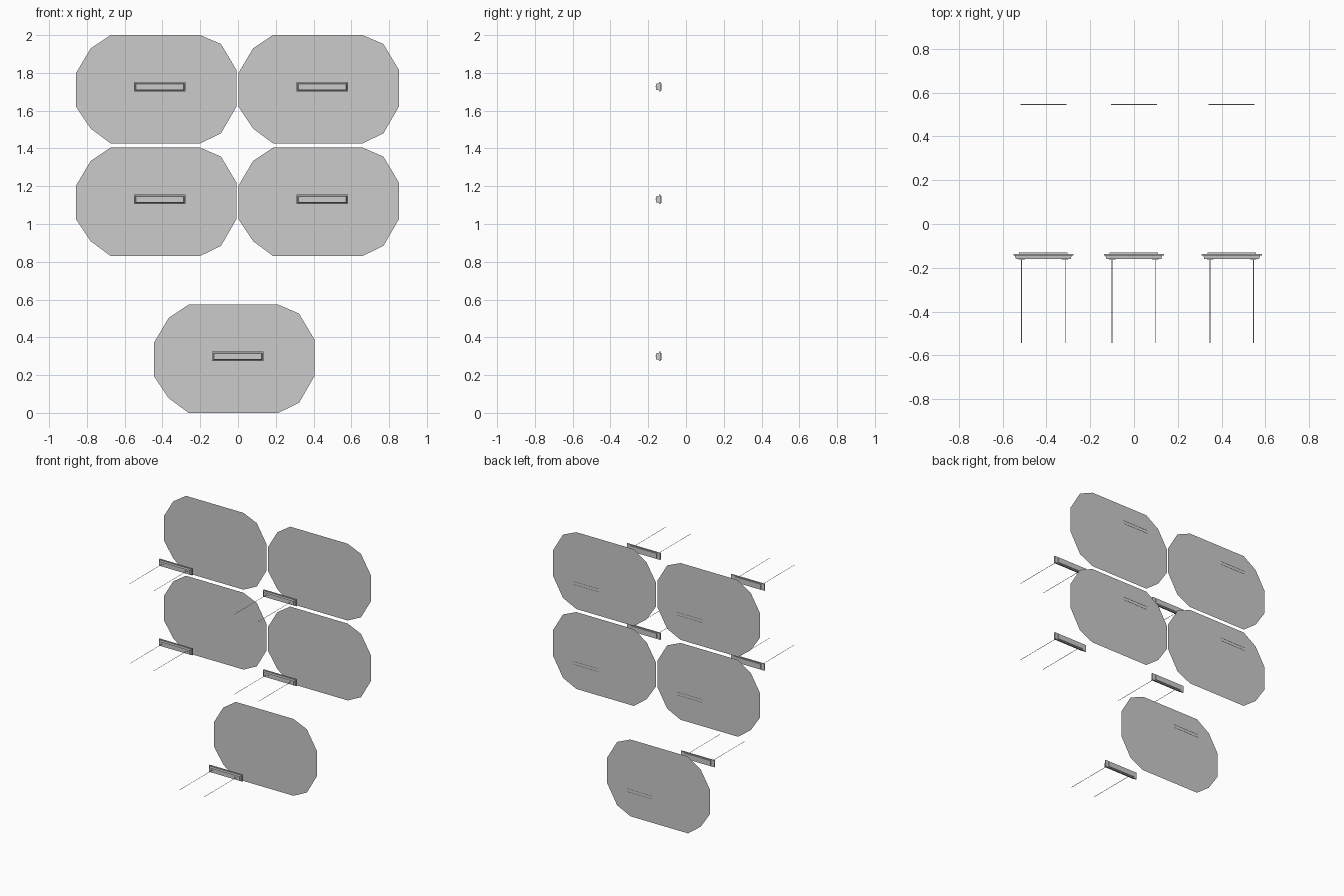
import bpy, bmesh

if "Cube" in bpy.data.objects:
    bpy.data.objects.remove(bpy.data.objects["Cube"])

# five stations: offsets (x, z) of each panel group from the upper left one
STATIONS = [(0, 0), (0.86, 0), (0, -0.596), (0.86, -0.596), (0.413, -1.427)]
BAR_X, BAR_Z = -0.414, 1.726

# twelve-sided outline of the upper left panel (x, z)
OUTLINE = [(-0.675, 2.0), (-0.2, 2.0), (-0.09, 1.953), (-0.008, 1.815),
           (-0.008, 1.622), (-0.09, 1.48), (-0.2, 1.427), (-0.675, 1.427),
           (-0.78, 1.505), (-0.857, 1.62), (-0.857, 1.80), (-0.78, 1.93)]


def finish(name, bm, x=0, z=0):
    mesh = bpy.data.meshes.new(name)
    bm.to_mesh(mesh)
    bm.free()
    ob = bpy.data.objects.new(name, mesh)
    ob.location = (x, 0, z)
    bpy.context.collection.objects.link(ob)
    return ob


def frustum(bm, w0, h0, y0, w1, h1, y1, cx=0, cz=0):
    """Block along y with half sizes (w0, h0) at y0 and (w1, h1) at y1."""
    rings = []
    for w, h, y in ((w0, h0, y0), (w1, h1, y1)):
        rings.append([bm.verts.new((cx + a * w, y, cz + b * h))
                      for a, b in ((-1, -1), (1, -1), (1, 1), (-1, 1))])
    bm.faces.new(rings[0])
    bm.faces.new(rings[1][::-1])
    for i in range(4):
        j = (i + 1) % 4
        bm.faces.new((rings[0][j], rings[0][i], rings[1][i], rings[1][j]))


def strip(bm, x0, x1, y0, y1, z):
    bm.faces.new([bm.verts.new(p) for p in
                  ((x0, y0, z), (x1, y0, z), (x1, y1, z), (x0, y1, z))])


for i, (dx, dz) in enumerate(STATIONS):
    # flat panel
    bm = bmesh.new()
    bm.faces.new([bm.verts.new((x, 0.35, z)) for x, z in OUTLINE])
    finish(f"panel_{i}", bm, dx, dz)

    # bar: flange, tapered front body, back pad and two small slots
    bm = bmesh.new()
    frustum(bm, 0.137, 0.025, -0.144, 0.137, 0.025, -0.136)
    frustum(bm, 0.125, 0.016, -0.160, 0.130, 0.018, -0.144)
    frustum(bm, 0.110, 0.018, -0.136, 0.110, 0.018, -0.131)
    for s in (-1, 1):
        frustum(bm, 0.014, 0.002, -0.161, 0.014, 0.002, -0.160, s * 0.098, 0.002)
    bmesh.ops.recalc_face_normals(bm, faces=bm.faces)
    finish(f"bar_{i}", bm, BAR_X + dx, BAR_Z + dz)

    # thin prongs pointing forward
    bm = bmesh.new()
    for s in (-1, 1):
        strip(bm, s * 0.1 - 0.002, s * 0.1 + 0.002, -0.543, -0.155, 0.002)
    finish(f"prongs_{i}", bm, BAR_X + dx, BAR_Z + dz)

    # pair of fine strips behind the panel
    bm = bmesh.new()
    for z in (-0.011, 0.011):
        strip(bm, -0.105, 0.105, 0.543, 0.547, z)
    finish(f"rear_strips_{i}", bm, BAR_X + dx, BAR_Z + dz)
